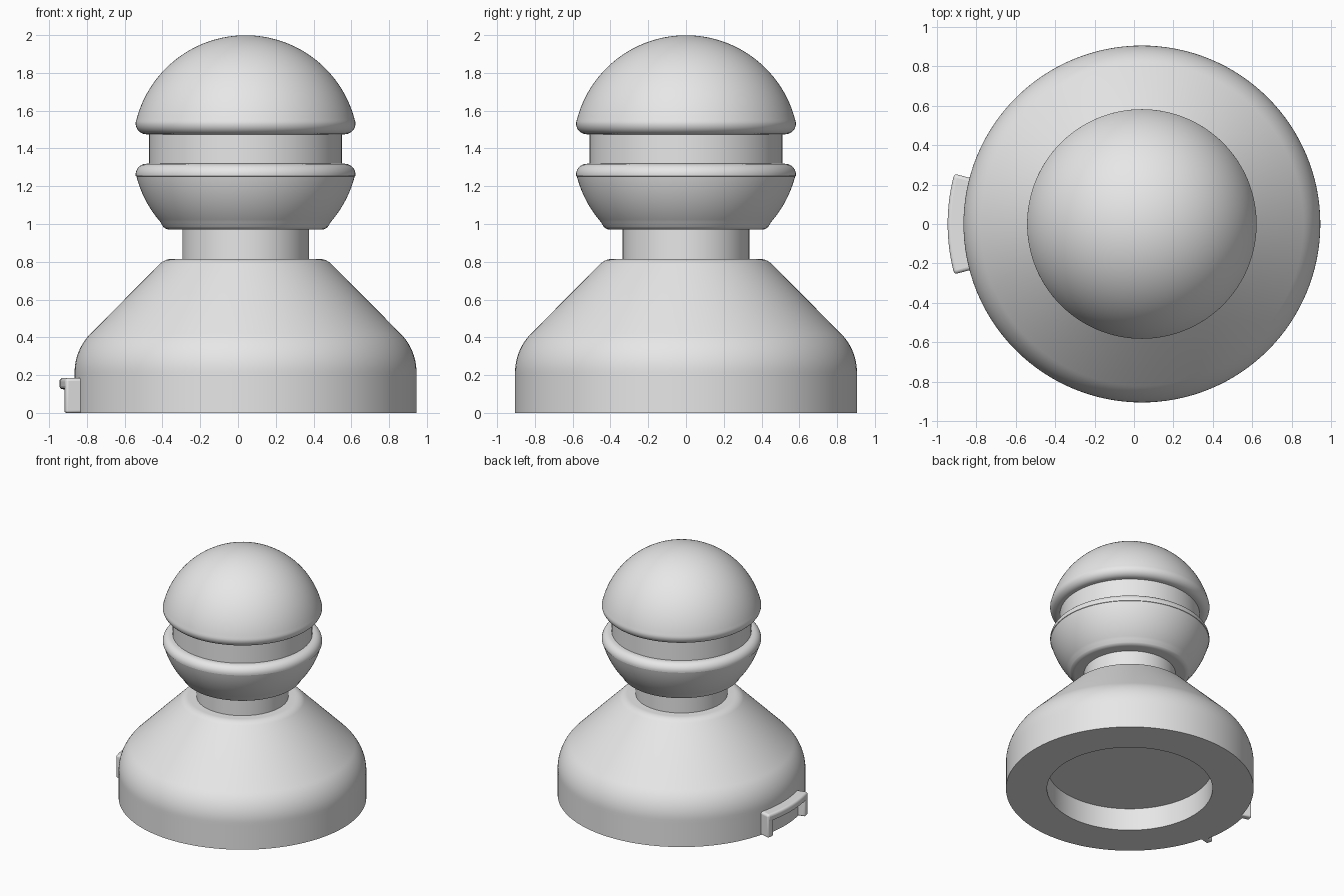
import bpy, bmesh, math
from mathutils import Matrix

if "Cube" in bpy.data.objects:
    bpy.data.objects.remove(bpy.data.objects["Cube"])

AXIS_X = 0.04       # centre line of the turned parts
BASE_R = 0.905

grey = bpy.data.materials.new("plain grey")
grey.diffuse_color = (0.8, 0.8, 0.8, 1)
grey.use_nodes = True
grey.node_tree.nodes["Principled BSDF"].inputs["Base Color"].default_value = (0.8, 0.8, 0.8, 1)


def finish(name, bm, bevel=0):
    bmesh.ops.recalc_face_normals(bm, faces=bm.faces)
    mesh = bpy.data.meshes.new(name)
    bm.to_mesh(mesh)
    bm.free()
    mesh.materials.append(grey)
    obj = bpy.data.objects.new(name, mesh)
    obj.location.x = AXIS_X
    bpy.context.collection.objects.link(obj)
    if bevel:
        mod = obj.modifiers.new("rounded edges", "BEVEL")
        mod.width, mod.segments, mod.limit_method = bevel, 4, "ANGLE"
    bpy.ops.object.select_all(action="DESELECT")
    obj.select_set(True)
    bpy.context.view_layer.objects.active = obj
    bpy.ops.object.shade_smooth_by_angle(angle=math.radians(35))
    return obj


def arc(r, z, radius, start, end, n=8):
    """Points of an arc around (r, z), angles in degrees."""
    angles = [math.radians(start + (end - start) * i / n) for i in range(n + 1)]
    return [(r + radius * math.cos(a), z + radius * math.sin(a)) for a in angles]


def lathe(name, profile, steps=128):
    bm = bmesh.new()
    verts = [bm.verts.new((max(r, 0), 0, z)) for r, z in profile]
    edges = [bm.edges.new(pair) for pair in zip(verts, verts[1:])]
    bmesh.ops.spin(bm, geom=verts + edges, cent=(0, 0, 0), axis=(0, 0, 1),
                   angle=2 * math.pi, steps=steps)
    bmesh.ops.remove_doubles(bm, verts=bm.verts, dist=0.0002)
    return finish(name, bm)


def sector(name, r0, r1, z0, z1, a0, a1, bevel, steps=24):
    """Curved block hugging the base on the right side."""
    bm = bmesh.new()
    rings = []
    for i in range(steps + 1):
        turn = Matrix.Rotation(math.pi + a0 + (a1 - a0) * i / steps, 3, "Z")
        ring = [bm.verts.new((r, 0, z)) for r, z in ((r0, z0), (r1, z0), (r1, z1), (r0, z1))]
        for v in ring:
            v.co = turn @ v.co
        rings.append(ring)
    for a, b in zip(rings, rings[1:]):
        for k in range(4):
            bm.faces.new((a[k], a[k - 1], b[k - 1], b[k]))
    bm.faces.new(rings[0])
    bm.faces.new(rings[-1])
    return finish(name, bm, bevel)


# Base ring with a round recess underneath
lathe("base_ring", [(0, 0.18), (0.605, 0.18), (0.605, 0), (BASE_R, 0), (BASE_R, 0.19)])

# Sloping body with a rounded shoulder and rim
lathe("body", [(BASE_R, 0.19)] + arc(BASE_R - 0.29, 0.215, 0.29, 0, 45, 12)
      + arc(0.39, 0.725, 0.09, 45, 90) + [(0, 0.815)])

# Neck
lathe("neck", [(0, 0.8), (0.335, 0.8), (0.335, 0.98), (0, 0.98)])

# Ball split into a lower bowl and an upper dome around a narrower band
BALL_Z, BALL_R = 1.402, 0.597
lathe("lower_bowl", [(0, 0.97)] + arc(0.4, 1.02, 0.05, 270, 316, 6)
      + arc(0, BALL_Z, BALL_R, -41, -14.5, 16)
      + arc(0.525, 1.262, 0.057, -8, 90, 10) + [(0, 1.319)])
lathe("middle_band", [(0, 1.3), (0.51, 1.3), (0.51, 1.49), (0, 1.49)])
lathe("upper_dome", [(0, 1.475)] + arc(0.525, 1.532, 0.057, -90, 8, 10)
      + arc(0, BALL_Z, BALL_R, 14.5, 90, 40))

# Small catch on the right side: top bar, two posts and a recessed plate
HALF = 0.262
sector("catch_bar", 0.87, 0.985, 0.125, 0.185, -HALF, HALF, 0.018)
for side, start in (("front", HALF - 0.055), ("back", -HALF)):
    sector("catch_post_" + side, 0.87, 0.983, 0, 0.18, start, start + 0.055, 0.012, 3)
sector("catch_plate", 0.87, 0.925, 0, 0.15, -HALF + 0.03, HALF - 0.03, 0)
